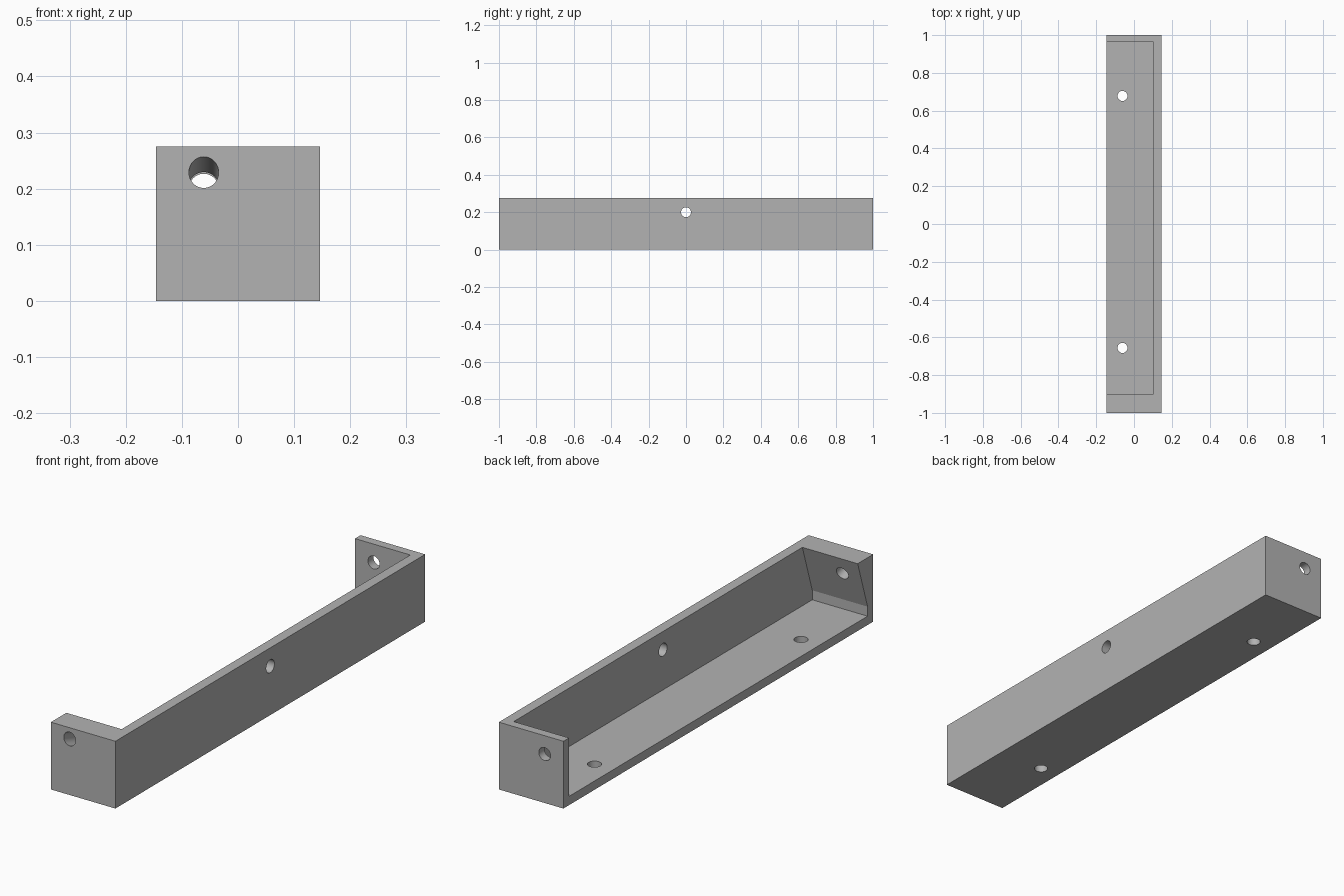
import bpy, bmesh, math
from mathutils import Vector

if "Cube" in bpy.data.objects:
    bpy.data.objects.remove(bpy.data.objects["Cube"])

HALF_X, HALF_Y, HEIGHT = 0.146, 1.0, 0.275
WALL, SIDE_WALL, FRONT_TOP = 0.036, 0.042, 0.1
STEP_Z, HOLE_R, HOLE_X = 0.075, 0.0265, -0.061

grey = bpy.data.materials.new("plain grey")
grey.use_nodes = True
grey.diffuse_color = (0.45, 0.45, 0.45, 1)
grey.node_tree.nodes["Principled BSDF"].inputs["Base Color"].default_value = grey.diffuse_color


def prism(name, profile, x0, x1):
    """Extrude a (y, z) profile along x."""
    bm = bmesh.new()
    face = bm.faces.new([bm.verts.new((x0, y, z)) for y, z in profile])
    out = bmesh.ops.extrude_face_region(bm, geom=[face])
    moved = [v for v in out["geom"] if isinstance(v, bmesh.types.BMVert)]
    bmesh.ops.translate(bm, verts=moved, vec=(x1 - x0, 0, 0))
    bmesh.ops.recalc_face_normals(bm, faces=bm.faces)
    mesh = bpy.data.meshes.new(name)
    bm.to_mesh(mesh)
    bm.free()
    obj = bpy.data.objects.new(name, mesh)
    bpy.context.collection.objects.link(obj)
    mesh.materials.append(grey)
    return obj


def drill(center, axis):
    """Cylinder cutter through a wall."""
    bpy.ops.mesh.primitive_cylinder_add(vertices=48, radius=HOLE_R, depth=0.3, location=center)
    obj = bpy.context.object
    obj.rotation_euler = Vector(axis).to_track_quat("Z", "Y").to_euler()
    obj.data.materials.append(grey)
    return obj


def cut(target, cutter):
    cutter.hide_render = True
    mod = target.modifiers.new("cut", "BOOLEAN")
    mod.operation, mod.solver, mod.object = "DIFFERENCE", "EXACT", cutter
    bpy.context.view_layer.objects.active = target
    bpy.ops.object.modifier_apply(modifier=mod.name)
    bpy.data.objects.remove(cutter)


# Outer block
bracket = prism("channel_bracket", [(-HALF_Y, 0), (HALF_Y, 0), (HALF_Y, HEIGHT), (-HALF_Y, HEIGHT)],
                -HALF_X, HALF_X)

# Cavity open at the top and one long side, with a leaning front end wall
slope = (FRONT_TOP - WALL) / (HEIGHT - STEP_Z)
above = HEIGHT + 0.05
cavity = prism("cavity_cutter", [
    (-HALF_Y + WALL, WALL), (HALF_Y - WALL, WALL), (HALF_Y - WALL, above),
    (-HALF_Y + FRONT_TOP + slope * 0.05, above), (-HALF_Y + WALL, STEP_Z),
], -HALF_X - 0.1, HALF_X - SIDE_WALL)
cut(bracket, cavity)

# Screw holes: floor pair, long wall, back end, and tilted front end
holes = [
    ((HOLE_X, 0.678, 0), (0, 0, 1)),
    ((HOLE_X, -0.656, 0), (0, 0, 1)),
    ((HALF_X, 0, 0.2), (1, 0, 0)),
    ((HOLE_X, HALF_Y, 0.2), (0, 1, 0)),
    ((HOLE_X, -HALF_Y, 0.229), (0, 1, -slope)),
]
for center, axis in holes:
    cut(bracket, drill(center, axis))

bpy.ops.object.select_all(action="DESELECT")
bracket.select_set(True)
bpy.context.view_layer.objects.active = bracket
bpy.ops.object.shade_smooth_by_angle(angle=math.radians(15))
